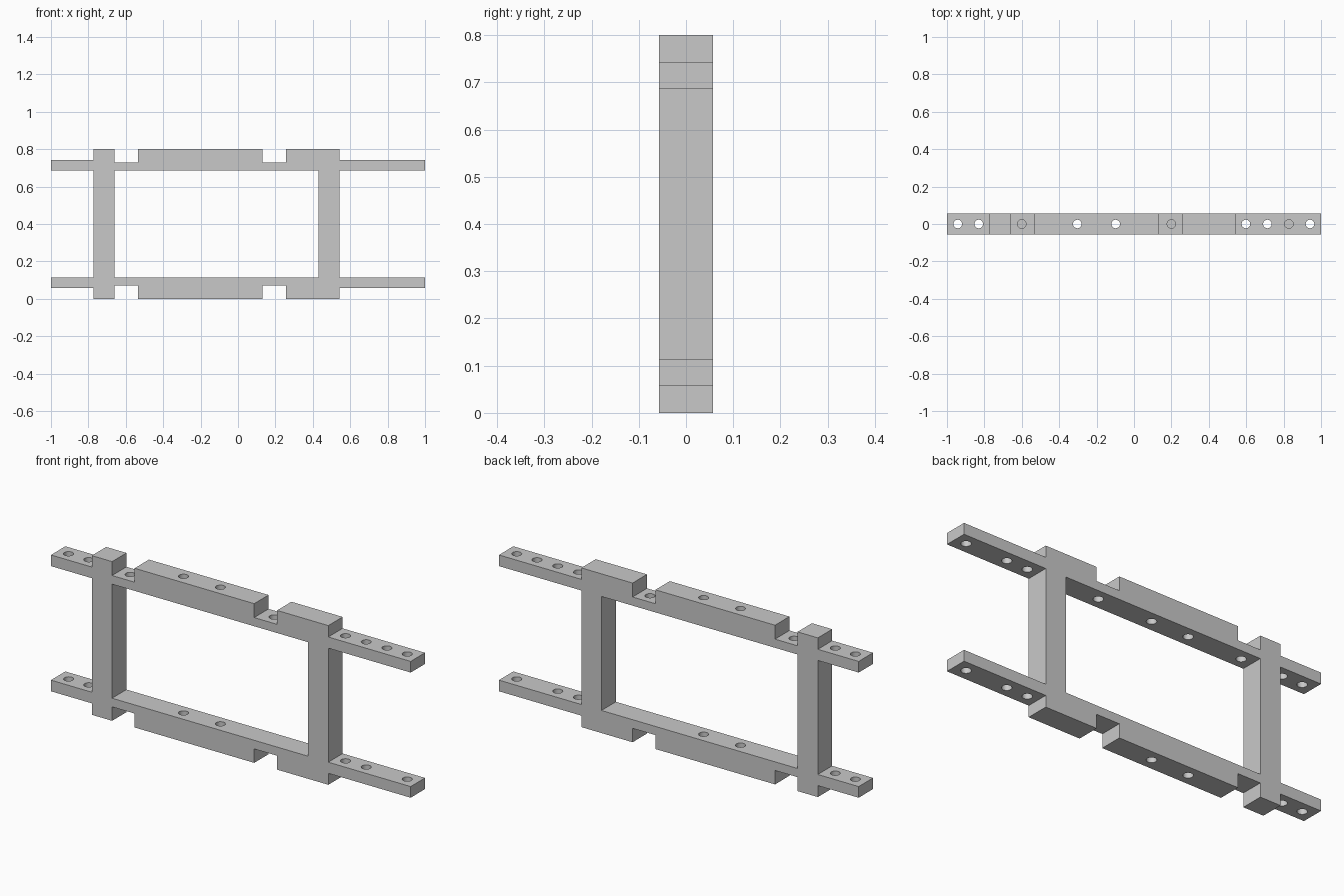
import bpy
import bmesh
from mathutils import Matrix

if "Cube" in bpy.data.objects:
    bpy.data.objects.remove(bpy.data.objects["Cube"], do_unlink=True)

HALF_Y = 0.057
MID_Z = 0.4
HOLE_R = 0.023

# Single grey material
grey = bpy.data.materials.new("plain grey")
grey.use_nodes = True
colour = (0.584, 0.584, 0.584, 1.0)
grey.diffuse_color = colour
grey.node_tree.nodes["Principled BSDF"].inputs["Base Color"].default_value = colour


def finish(bm, name):
    bmesh.ops.recalc_face_normals(bm, faces=bm.faces)
    mesh = bpy.data.meshes.new(name)
    bm.to_mesh(mesh)
    bm.free()
    mesh.materials.append(grey)
    obj = bpy.data.objects.new(name, mesh)
    bpy.context.collection.objects.link(obj)
    return obj


def cut(target, cutter):
    mod = target.modifiers.new(cutter.name, 'BOOLEAN')
    mod.operation = 'DIFFERENCE'
    mod.solver = 'EXACT'
    mod.object = cutter
    cutter.hide_render = True


# Frame outline: steps along the top edge, mirrored to the bottom edge
ARM, NOTCH, FULL = 0.3425, 0.33, 0.4
steps = [(-1.0, ARM), (-0.773, FULL), (-0.66, NOTCH), (-0.535, FULL),
         (0.13, NOTCH), (0.257, FULL), (0.542, ARM), (1.0, ARM)]
upper = []
for (x0, h), (x1, _) in zip(steps, steps[1:]):
    upper += [(x0, h), (x1, h)]
outline = upper + [(x, -h) for x, h in reversed(upper)]

bm = bmesh.new()
face = bm.faces.new([bm.verts.new((x, -HALF_Y, MID_Z + h)) for x, h in outline])
ext = bmesh.ops.extrude_face_region(bm, geom=[face])
moved = [v for v in ext["geom"] if isinstance(v, bmesh.types.BMVert)]
bmesh.ops.translate(bm, verts=moved, vec=(0, 2 * HALF_Y, 0))
frame = finish(bm, "mounting_frame")

# Window between the posts and the open gaps between the arms at each end
bm = bmesh.new()
for x0, x1 in [(-1.2, -0.773), (-0.66, 0.43), (0.542, 1.2)]:
    size = Matrix.Diagonal((x1 - x0, 0.4, 0.573, 1))
    centre = Matrix.Translation(((x0 + x1) / 2, 0, MID_Z))
    bmesh.ops.create_cube(bm, size=1, matrix=centre @ size)
openings = finish(bm, "opening_cutter")

# Rail holes; the upper rail has extra ones, one of them blind
shared = [-0.942, -0.83, -0.303, -0.098, 0.598, 0.713, 0.941]
holes = [(x, -0.1, 0.2) for x in shared]
holes += [(x, 0.6, 0.9) for x in shared + [-0.6, 0.2]]
holes.append((0.828, 0.705, 0.9))
bm = bmesh.new()
for x, low, high in holes:
    bmesh.ops.create_cone(bm, cap_ends=True, segments=32, radius1=HOLE_R,
                          radius2=HOLE_R, depth=high - low,
                          matrix=Matrix.Translation((x, 0, (low + high) / 2)))
drills = finish(bm, "hole_cutter")

cut(frame, openings)
cut(frame, drills)

# Bake the cuts and remove the cutters
bpy.context.view_layer.update()
evaluated = frame.evaluated_get(bpy.context.evaluated_depsgraph_get())
baked = bpy.data.meshes.new_from_object(evaluated)
frame.modifiers.clear()
frame.data = baked
for helper in (openings, drills):
    bpy.data.objects.remove(helper, do_unlink=True)

# Smooth the hole walls while keeping every edge crisp
bpy.ops.object.select_all(action='DESELECT')
frame.select_set(True)
bpy.context.view_layer.objects.active = frame
bpy.ops.object.shade_smooth_by_angle(angle=0.5)
